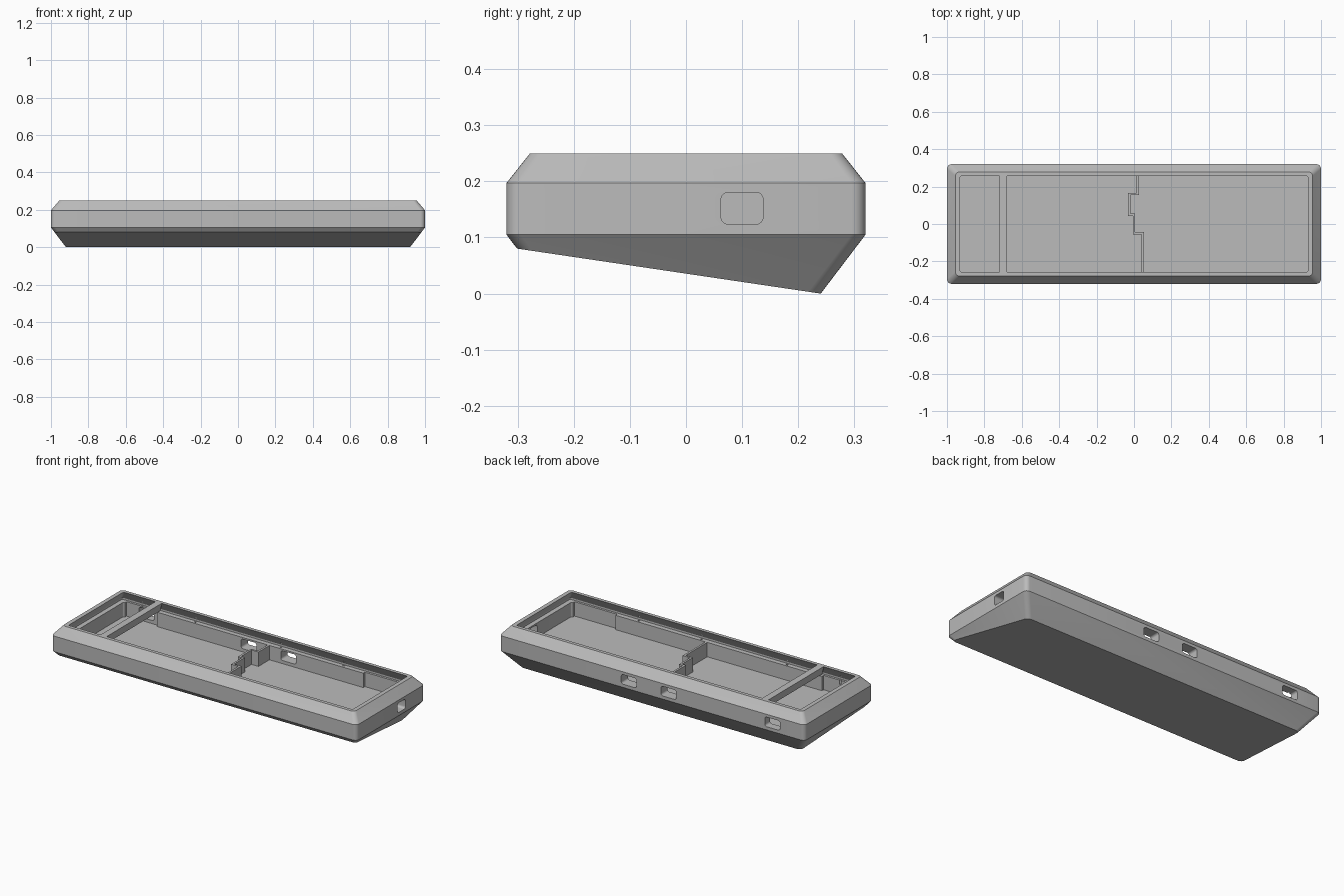
import bpy, bmesh, math
from mathutils import Matrix, Vector

if "Cube" in bpy.data.objects:
    bpy.data.objects.remove(bpy.data.objects["Cube"])

grey = bpy.data.materials.new("case_grey")
grey.use_nodes = True
COLOUR = (0.5, 0.5, 0.5, 1)
grey.diffuse_color = COLOUR
grey.node_tree.nodes["Principled BSDF"].inputs["Base Color"].default_value = COLOUR

FLOOR, LEDGE, TOP = 0.105, 0.19, 0.25
OPEN_X, OPEN_Y = 0.93, 0.257


def finish(name, bm):
    bmesh.ops.recalc_face_normals(bm, faces=bm.faces)
    mesh = bpy.data.meshes.new(name)
    bm.to_mesh(mesh)
    bm.free()
    mesh.materials.append(grey)
    obj = bpy.data.objects.new(name, mesh)
    bpy.context.collection.objects.link(obj)
    return obj


def rounded_rect(hx, hy, r, steps=6):
    pts = []
    for i, (sx, sy) in enumerate([(1, 1), (-1, 1), (-1, -1), (1, -1)]):
        for k in range(steps + 1):
            a = math.pi / 2 * (i + k / steps)
            pts.append((sx * (hx - r) + r * math.cos(a), sy * (hy - r) + r * math.sin(a)))
    return pts


def loft(layers):
    """Closed solid through rounded rectangles given as (hx, hy, r, z)."""
    bm = bmesh.new()
    rings = [[bm.verts.new((x, y, z)) for x, y in rounded_rect(hx, hy, r)]
             for hx, hy, r, z in layers]
    n = len(rings[0])
    for a, b in zip(rings, rings[1:]):
        for i in range(n):
            j = (i + 1) % n
            bm.faces.new((a[i], a[j], b[j], b[i]))
    bm.faces.new(rings[0])
    bm.faces.new(rings[-1])
    return bm


def prism(bm, pts, z0, z1):
    low = [bm.verts.new((x, y, z0)) for x, y in pts]
    high = [bm.verts.new((x, y, z1)) for x, y in pts]
    bm.faces.new(low)
    bm.faces.new(high)
    for i in range(len(pts)):
        j = (i + 1) % len(pts)
        bm.faces.new((low[i], low[j], high[j], high[i]))


# Outer shell: bevelled top, straight belt, tapered base
taper, drop = 0.76, 0.14
inset = taper * drop
shell = loft([(0.955, 0.278, 0.022, TOP), (1, 0.32, 0.025, 0.197), (1, 0.32, 0.025, FLOOR),
              (1 - inset, 0.32 - inset, 0.025, FLOOR - drop)])
# Base sliced so the case tilts toward the front
cut = bmesh.ops.bisect_plane(shell, geom=shell.verts[:] + shell.edges[:] + shell.faces[:],
                             plane_co=(0, 0.24, 0), plane_no=(0, 0.08, 0.54), clear_inner=True)
bmesh.ops.holes_fill(shell, edges=[e for e in cut["geom_cut"] if isinstance(e, bmesh.types.BMEdge)])
case = finish("case", shell)

# Cavity with an undercut lip and a plate ledge
cutters = [finish("cavity_cutter", loft([
    (OPEN_X + o, OPEN_Y + o, 0.01, z) for o, z in
    [(0, TOP + 0.02), (0, TOP), (0.028, 0.2), (0.028, LEDGE), (0, LEDGE), (0, FLOOR)]]))]

# Wider pockets at both ends, below the ledge
for name, x0, x1 in [("left", 0.64, 0.92), ("right", -0.92, -0.71)]:
    bm = bmesh.new()
    h = 0.272
    prism(bm, [(x0, -h), (x1, -h), (x1, h), (x0, h)], FLOOR, LEDGE + 0.004)
    cutters.append(finish(name + "_pocket_cutter", bm))


def port(name, width, location, axis):
    bm = loft([(width / 2, 0.0285, 0.013, -0.06), (width / 2, 0.0285, 0.013, 0.06)])
    obj = finish(name, bm)
    turn = Matrix.Rotation(math.pi / 2, 4, "X")
    if axis == "X":
        turn = Matrix.Rotation(math.pi / 2, 4, "Z") @ turn
    obj.data.transform(Matrix.Translation(location) @ turn)
    cutters.append(obj)


# Cable ports: three at the back, one on the left end
for i, x in enumerate((0.15, -0.11, -0.79)):
    port(f"back_port_cutter_{i}", 0.1, Vector((x, 0.3, 0.152)), "Y")
port("side_port_cutter", 0.075, Vector((0.97, 0.1, 0.152)), "X")

# Screw holes along both ledges
for side in (-1, 1):
    for x in (-0.82, -0.47, 0.09, 0.5):
        bm = bmesh.new()
        bmesh.ops.create_cone(bm, cap_ends=True, segments=12, radius1=0.006, radius2=0.006, depth=0.05,
                              matrix=Matrix.Translation((x, side * 0.274, LEDGE)))
        cutters.append(finish("screw_cutter", bm))

for c in cutters:
    c.hide_render = True
    mod = case.modifiers.new("cut", "BOOLEAN")
    mod.operation, mod.solver, mod.object = "DIFFERENCE", "EXACT", c
baked = bpy.data.meshes.new_from_object(case.evaluated_get(bpy.context.evaluated_depsgraph_get()))
case.modifiers.clear()
case.data = baked
for c in cutters:
    bpy.data.objects.remove(c)

# Crossbar between the two openings, narrowing downward
bm = bmesh.new()
prism(bm, [(-0.72, TOP), (-0.68, TOP), (-0.693, 0.2), (-0.707, 0.2)], -0.262, 0.262)
bmesh.ops.transform(bm, matrix=Matrix(((1, 0, 0, 0), (0, 0, 1, 0), (0, 1, 0, 0), (0, 0, 0, 1))), verts=bm.verts)
bar = finish("crossbar", bm)

# Stepped rib joining the two halves
path = [(0.02, 0.26), (0.02, 0.16), (-0.025, 0.16), (-0.025, 0.05), (0, 0.05),
        (0, -0.05), (0.047, -0.05), (0.047, -0.26)]
t = 0.006
bm = bmesh.new()
for (ax, ay), (bx, by) in zip(path, path[1:]):
    x0, x1 = min(ax, bx) - t, max(ax, bx) + t
    y0, y1 = min(ay, by) - t, max(ay, by) + t
    if ay == by:
        x0, x1 = x0 + 2 * t, x1 - 2 * t
    prism(bm, [(x0, y0), (x1, y0), (x1, y1), (x0, y1)], FLOOR - 0.01, LEDGE)
rib = finish("joint_rib", bm)

# Smooth rounded corners, crisp creases
bpy.ops.object.select_all(action="DESELECT")
case.select_set(True)
bpy.context.view_layer.objects.active = case
bpy.ops.object.shade_smooth_by_angle(angle=math.radians(25))
